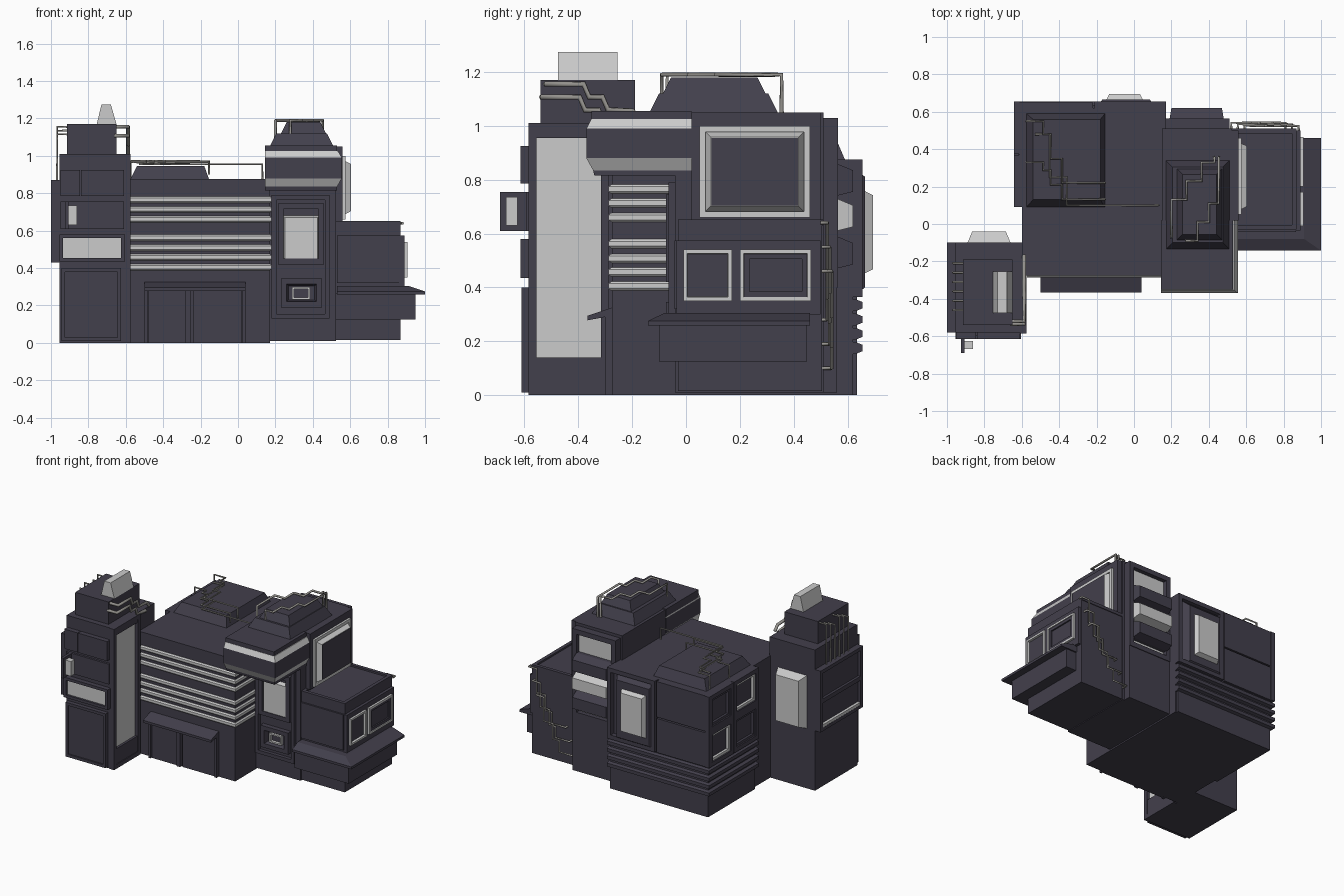
import bpy, bmesh

def material(name, c):
    m = bpy.data.materials.new(name)
    m.diffuse_color = (*c, 1)
    return m

DARK = material("dark_wall", (0.055, 0.05, 0.072))
PIPE = material("pipe_metal", (0.3, 0.29, 0.27))
LIGHT = None                      # glass and trim stay default grey

def loft(name, axis, sections, mat=DARK, ring=False):
    """Stack rectangles (t, u0, u1, v0, v1) along an axis; ring closes the loop."""
    bm = bmesh.new()
    put = {'x': lambda t, u, v: (t, u, v), 'y': lambda t, u, v: (u, t, v),
           'z': lambda t, u, v: (u, v, t)}[axis]
    rows = [[bm.verts.new(put(t, u, v)) for u, v in ((a, c), (b, c), (b, d), (a, d))]
            for t, a, b, c, d in sections]
    pairs = list(zip(rows, rows[1:]))
    if ring:
        pairs.append((rows[-1], rows[0]))
    else:
        bm.faces.new(rows[0])
        bm.faces.new(rows[-1])
    for p, q in pairs:
        for i in range(4):
            j = (i + 1) % 4
            bm.faces.new((p[i], p[j], q[j], q[i]))
    bmesh.ops.recalc_face_normals(bm, faces=bm.faces)
    me = bpy.data.meshes.new(name)
    bm.to_mesh(me)
    bm.free()
    ob = bpy.data.objects.new(name, me)
    bpy.context.collection.objects.link(ob)
    if mat:
        me.materials.append(mat)
    return ob

def box(name, x0, x1, y0, y1, z0, z1, mat=DARK):
    return loft(name, 'z', [(z0, x0, x1, y0, y1), (z1, x0, x1, y0, y1)], mat)

def frame(name, axis, t0, t1, u0, u1, v0, v1, w, mat=DARK, slope=0.0):
    """Rectangular border from wall plane t0 out to t1, border width w."""
    k = w + slope
    return loft(name, axis, [(t0, u0, u1, v0, v1), (t1, u0, u1, v0, v1),
                (t1, u0 + w, u1 - w, v0 + w, v1 - w),
                (t0, u0 + k, u1 - k, v0 + k, v1 - k)], mat, True)

def bay(name, axis, t0, t1, u0, u1, v0, v1, s, mat=LIGHT):
    return loft(name, axis, [(t0, u0, u1, v0, v1),
                             (t1, u0 + s, u1 - s, v0 + s, v1 - s)], mat)

def pipe(name, pts, r=0.008):
    cu = bpy.data.curves.new(name, 'CURVE')
    cu.dimensions = '3D'
    cu.bevel_depth, cu.bevel_resolution, cu.use_fill_caps = r, 1, True
    s = cu.splines.new('POLY')
    s.points.add(len(pts) - 1)
    for p, c in zip(s.points, pts):
        p.co = (*c, 1)
    cu.materials.append(PIPE)
    ob = bpy.data.objects.new(name, cu)
    bpy.context.collection.objects.link(ob)

# ---- Front-left tower
box("tower_body", -0.955, -0.61, -0.58, -0.10, 0, 1.01)
frame("tower_side_frame", 'x', -0.61, -0.575, -0.585, -0.285, 0, 1.01, 0.03)
box("tower_side_sill", -0.61, -0.58, -0.56, -0.29, 0, 0.14)
box("tower_side_lintel", -0.61, -0.58, -0.56, -0.29, 0.955, 1.0)
box("tower_side_glass", -0.61, -0.597, -0.56, -0.30, 0.14, 0.955, LIGHT)
box("tower_rear_side_wall", -0.61, -0.595, -0.285, -0.10, 0, 1.01)
box("tower_cap", -0.915, -0.65, -0.54, -0.19, 1.01, 1.17)
loft("roof_lamp", 'z', [(1.17, -0.755, -0.65, -0.475, -0.255),
                        (1.275, -0.73, -0.68, -0.475, -0.255)], LIGHT)
frame("tower_door_panel", 'y', -0.58, -0.61, -0.945, -0.625, 0.01, 0.40, 0.02)
box("tower_door", -0.925, -0.645, -0.60, -0.58, 0.03, 0.38)
frame("tower_low_window_frame", 'y', -0.58, -0.615, -0.955, -0.605, 0.435, 0.58, 0.02)
box("tower_low_window_glass", -0.935, -0.62, -0.60, -0.58, 0.455, 0.56, LIGHT)
box("tower_front_panel", -0.95, -0.61, -0.595, -0.58, 0.61, 0.755)
for i, (a, b) in enumerate(((-0.95, -0.845), (-0.84, -0.61))):
    box(f"tower_upper_panel_{i}", a, b, -0.615, -0.58, 0.785, 0.925)
box("hanging_sign_board", -0.925, -0.905, -0.69, -0.58, 0.61, 0.755)
box("hanging_sign_lamp", -0.905, -0.86, -0.668, -0.625, 0.63, 0.735, LIGHT)
# left bulge with panes, back bay
box("tower_left_bulge", -0.98, -0.95, -0.57, -0.11, 0.44, 0.86)
frame("tower_left_frame", 'x', -0.95, -1.0, -0.58, -0.10, 0.43, 0.87, 0.025)
box("tower_left_bar", -0.998, -0.95, -0.57, -0.11, 0.63, 0.66)
box("tower_left_sill", -0.999, -0.95, -0.55, -0.13, 0.455, 0.475, LIGHT)
bay("tower_back_bay", 'y', -0.10, -0.04, -0.89, -0.66, 0.43, 0.81, 0.025)
# tower pipes
for i in range(6):
    y, z = -0.21 - 0.05 * i, 1.155 - 0.02 * (i % 3)
    pipe(f"tower_left_pipe_{i}", [(-0.91, y, z), (-0.967, y, z), (-0.967, y, 0.87)], 0.006)
for i, (dy, dz) in enumerate(((0, 0), (-0.015, -0.048))):
    path = [(-0.52, 1.155), (-0.38, 1.155), (-0.36, 1.107), (-0.31, 1.107),
            (-0.29, 1.06), (-0.20, 1.055), (-0.17, 1.02)]
    path = [(-0.587, y + dy, z + dz) for y, z in path]
    if i:
        path = path[:5] + [(-0.587, -0.21, 1.0)]
    pipe(f"tower_right_pipe_{i}", [(-0.66, path[0][1], path[0][2])] + path, 0.011)

# ---- Main hall
box("main_hall", -0.60, 0.17, -0.275, 0.62, 0, 0.875)
for i, z in enumerate((0.765, 0.713, 0.66, 0.562, 0.508, 0.457, 0.405)):
    loft(f"facade_strip_{i}", 'z', [(z - 0.017, -0.575, 0.172, -0.278, -0.05),
         (z - 0.009, -0.575, 0.18, -0.287, -0.05), (z + 0.009, -0.575, 0.18, -0.287, -0.05),
         (z + 0.017, -0.575, 0.172, -0.278, -0.05)], LIGHT)
loft("door_awning", 'y', [(-0.275, -0.50, 0.04, 0.295, 0.325),
                          (-0.365, -0.50, 0.04, 0.278, 0.295)])
for i, x in enumerate((-0.50, -0.28, 0.025)):
    box(f"door_post_{i}", x, x + (0.03 if i == 1 else 0.015), -0.30, -0.27, 0, 0.30)
for i, x in enumerate((-0.48, -0.24)):
    box(f"front_door_{i}", x, x + 0.20 + 0.06 * i, -0.288, -0.27, 0, 0.285)
loft("main_roof_hatch", 'z', [(0.875, -0.575, -0.155, 0.09, 0.59),
                              (0.945, -0.54, -0.18, 0.13, 0.56)])
# left wing with four windows
box("left_wing", -0.615, -0.595, 0.09, 0.63, 0.36, 0.875)
for i in range(2):
    for j in range(2):
        y, z = 0.09 + 0.285 * i, 0.365 + 0.255 * j
        frame(f"left_window_frame_{i}{j}", 'x', -0.61, -0.642, y, y + 0.28, z, z + 0.255, 0.03)
        lit = i + j == 1
        frame(f"left_window_trim_{i}{j}", 'x', -0.61, -0.632, y + 0.03, y + 0.25,
              z + 0.03, z + 0.225, 0.018, LIGHT if lit else DARK)
# back wall panels and bay
for j, (a, b) in enumerate(((0.365, 0.61), (0.62, 0.875))):
    box(f"back_panel_{j}", -0.64, -0.22, 0.61, 0.65, a, b)
frame("back_bay_surround", 'y', 0.61, 0.655, -0.21, 0.17, 0.365, 0.875, 0.03)
loft("back_bay_frame", 'y', [(0.61, -0.205, 0.12, 0.36, 0.86), (0.665, -0.17, 0.085, 0.40, 0.81)])
bay("back_bay_glass", 'y', 0.66, 0.695, -0.15, 0.05, 0.45, 0.76, 0.018)
# wraparound ridges
for i in range(4):
    z = 0.175 + 0.053 * i
    loft(f"base_ridge_{i}", 'z', [(z - 0.022, -0.61, 0.17, 0.09, 0.63),
         (z - 0.012, -0.642, 0.17, 0.09, 0.655), (z + 0.012, -0.642, 0.17, 0.09, 0.655),
         (z + 0.022, -0.61, 0.17, 0.09, 0.63)])
box("left_base", -0.62, -0.59, 0.10, 0.635, 0, 0.37)
box("back_base", -0.62, 0.16, 0.60, 0.635, 0.0, 0.37)
# roof pipes
for i, (x0, y0, zz) in enumerate(((-0.575, 0.55, 0.972), (-0.575, 0.33, 0.965))):
    steps = [(0, 0), (0.09, 0), (0.09, -0.07), (0.13, -0.07), (0.13, -0.2),
             (0.19, -0.2), (0.19, -0.33), (0.42, -0.33)]
    k = 1 if i == 0 else 0.6
    pts = [(x0 + a, y0 + b * k, zz) for a, b in steps]
    pipe(f"roof_pipe_{i}", [(x0, y0, 0.87)] + pts + [(pts[-1][0], pts[-1][1], 0.9)], 0.006)
pipe("roof_pipe_long", [(-0.53, 0.48, 0.955), (-0.45, 0.48, 0.955), (-0.45, 0.25, 0.955),
     (-0.36, 0.25, 0.955), (-0.36, 0.10, 0.955), (0.13, 0.10, 0.955), (0.13, 0.10, 0.87)], 0.006)

# ---- Right tower
box("right_tower_body", 0.15, 0.525, -0.04, 0.51, 0.01, 1.05)
box("overhang_roof", 0.145, 0.53, -0.35, 0.02, 1.0, 1.055)
bands = [(0.815, 0.53, -0.34), (0.835, 0.53, -0.345), (0.88, 0.555, -0.37),
         (0.99, 0.555, -0.37), (1.025, 0.535, -0.352)]
for n, i, m in (("overhang_soffit", 0, DARK), ("overhang_low_trim", 1, LIGHT),
                ("overhang_band", 2, DARK), ("overhang_top_trim", 3, LIGHT)):
    loft(n, 'z', [(z, 0.145, x, y, 0.02) for z, x, y in bands[i:i + 2]], m)
box("right_tower_window_wall", 0.50, 0.56, 0.02, 0.50, 0.65, 1.05)
frame("upper_window_trim", 'x', 0.55, 0.575, 0.05, 0.46, 0.66, 1.0, 0.022, LIGHT)
bay("upper_window_bezel", 'x', 0.555, 0.602, 0.07, 0.44, 0.68, 0.98, 0.022)
box("upper_window_pane", 0.58, 0.604, 0.095, 0.415, 0.705, 0.955)
# front windows
frame("entry_surround", 'y', -0.04, -0.065, 0.18, 0.49, 0.13, 0.79, 0.025)
frame("entry_window_frame", 'y', -0.04, -0.075, 0.213, 0.46, 0.42, 0.745, 0.03)
bay("entry_window_glass", 'y', -0.04, -0.07, 0.24, 0.435, 0.44, 0.68, 0.01)
frame("vent_frame", 'y', -0.04, -0.075, 0.23, 0.45, 0.19, 0.345, 0.03, DARK, 0.01)
frame("vent_trim", 'y', -0.04, -0.06, 0.29, 0.385, 0.232, 0.298, 0.01, LIGHT)
# roof steps and pipes
for n, (z0, z1), (x0, x1), (y0, y1), s in (
        ("roof_step_low", (1.05, 1.12), (0.17, 0.51), (-0.135, 0.34), 0.035),
        ("roof_step_high", (1.12, 1.18), (0.23, 0.47), (-0.085, 0.295), 0.03)):
    bay(n, 'z', z0, z1, x0, x1, y0, y1, s, DARK)
for i, (x, y, k, d) in enumerate(((0.20, 0.13, 1.0, -0.2), (0.28, -0.09, 0.75, 0.0))):
    p = [(x, y + d, 1.06), (x, y + d, 1.19), (x, y, 1.19), (x + 0.08 * k, y, 1.19),
         (x + 0.08 * k, y + 0.10, 1.19), (x + 0.16 * k, y + 0.10, 1.19),
         (x + 0.16 * k, y + 0.20, 1.19), (x + 0.23 * k, y + 0.20, 1.19)]
    p += [(p[-1][0], 0.355, 1.19), (p[-1][0], 0.355, 1.05)]
    pipe(f"tower_roof_pipe_{i}", p)
# stacked rear windows
frame("rear_window_surround", 'y', 0.50, 0.565, 0.165, 0.51, 0.40, 1.03, 0.035)
box("rear_window_glass", 0.19, 0.48, 0.50, 0.535, 0.42, 1.0, LIGHT)
box("rear_lower_wall", 0.165, 0.51, 0.50, 0.56, 0.01, 0.41)
for i, (z, m) in enumerate(((0.53, DARK), (0.67, LIGHT), (0.80, DARK))):
    loft(f"rear_window_bay_{i}", 'y', [(0.51, 0.185, 0.485, z - 0.06, z + 0.06),
         (0.56, 0.19, 0.48, z - 0.06, z + 0.06), (0.62, 0.20, 0.47, z - 0.045, z + 0.035)], m)

# ---- Low right shop
box("shop_body", 0.52, 0.87, -0.03, 0.505, 0.015, 0.64)
frame("shop_parapet", 'z', 0.63, 0.652, 0.52, 0.87, -0.03, 0.51, 0.025)
box("shop_front_panel", 0.53, 0.865, -0.042, -0.03, 0.32, 0.575)
box("shop_side_wall", 0.86, 0.89, -0.035, 0.50, 0.30, 0.575)
for i, (a, b) in enumerate(((-0.01, 0.17), (0.20, 0.465))):
    frame(f"shop_window_trim_{i}", 'x', 0.88, 0.905, a, b, 0.35, 0.54, 0.014, LIGHT, 0.004)
frame("shop_window_bezel", 'x', 0.88, 0.90, 0.215, 0.45, 0.365, 0.525, 0.02, DARK)
box("shop_counter", 0.52, 0.95, -0.10, 0.45, 0.125, 0.265)
loft("shop_canopy", 'z', [(0.258, 0.53, 1.0, -0.142, 0.46), (0.275, 0.53, 1.0, -0.142, 0.46),
                          (0.305, 0.53, 0.91, -0.08, 0.46)])
# zigzag pipes on the shop's back wall
for i in range(3):
    x, z, y = 0.88 - 0.035 * i, 0.64 - 0.09 * i, 0.525 + 0.008 * i
    steps = [(0, 0), (-0.06, 0), (-0.06, -0.17), (-0.13, -0.17), (-0.13, -0.28),
             (-0.18, -0.28), (-0.18, -0.36), (-0.29, -0.36)]
    pts = [(x + a, y, max(z + c, 0.085 + 0.05 * (2 - i))) for a, c in steps]
    pipe(f"shop_back_pipe_{i}", [(x, 0.50, z)] + pts + [(pts[-1][0], 0.5, pts[-1][2])], 0.007)
